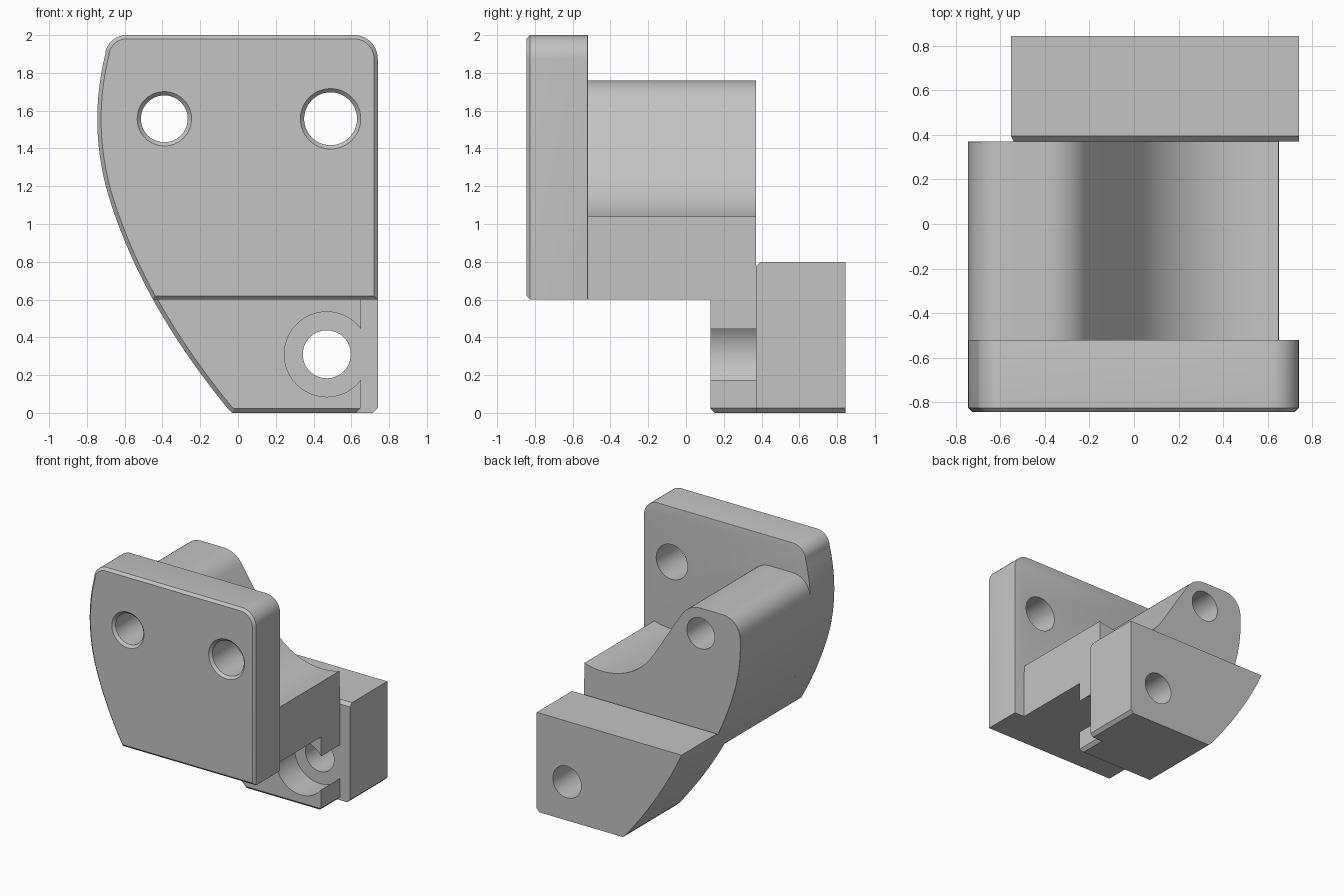
import bpy, bmesh
from math import cos, sin, radians, pi

cube = bpy.data.objects.get("Cube")
if cube:
    bpy.data.objects.remove(cube, do_unlink=True)

grey = bpy.data.materials.new("plain_grey")
grey.use_nodes = True
COLOUR = (0.55, 0.55, 0.55, 1)
grey.diffuse_color = COLOUR
grey.node_tree.nodes["Principled BSDF"].inputs["Base Color"].default_value = COLOUR

# Depth stations, front to back
FRONT, PLATE_BACK, LUG_FRONT, ARM_BACK, BACK = -0.845, -0.52, 0.13, 0.37, 0.845
# Screw holes: x, z, radius
LEFT_HOLE, RIGHT_HOLE, LOW_HOLE = (-0.39, 1.557, 0.124), (0.49, 1.557, 0.14), (0.47, 0.31, 0.127)


def edge_x(z):
    """x of the curved side at height z."""
    if z < 1.2:
        return -0.035 - 0.829 * z + 0.229 * z * z
    return -0.745 + 0.36 * (z - 1.555) ** 2


def side(z0, z1, n=16):
    zs = [z0 + (z1 - z0) * i / n for i in range(n + 1)]
    return [(edge_x(z), z) for z in zs]


def arc(cx, cz, r, a0, a1, n=10):
    angles = [radians(a0 + (a1 - a0) * i / n) for i in range(n + 1)]
    return [(cx + r * cos(a), cz + r * sin(a)) for a in angles]


def add_object(name, bm):
    bmesh.ops.recalc_face_normals(bm, faces=bm.faces)
    mesh = bpy.data.meshes.new(name)
    bm.to_mesh(mesh)
    bm.free()
    obj = bpy.data.objects.new(name, mesh)
    bpy.context.collection.objects.link(obj)
    mesh.materials.append(grey)
    return obj


def prism(name, outline, y0, y1, bevels=()):
    """Extrude an x-z outline along y; each bevel is (end y, rule, size, segments)."""
    bm = bmesh.new()
    face = bm.faces.new([bm.verts.new((x, y0, z)) for x, z in outline])
    new = bmesh.ops.extrude_face_region(bm, geom=[face])["geom"]
    for v in new:
        if isinstance(v, bmesh.types.BMVert):
            v.co.y = y1
    bmesh.ops.recalc_face_normals(bm, faces=bm.faces)
    for y, rule, size, segments in bevels:
        chosen = []
        for e in bm.edges:
            a, b = (v.co for v in e.verts)
            if abs(a.y - y) + abs(b.y - y) < 1e-4 and rule((a.x + b.x) / 2, (a.z + b.z) / 2):
                chosen.append(e)
        bmesh.ops.bevel(bm, geom=chosen, offset=size, segments=segments, profile=0.5,
                        affect='EDGES', clamp_overlap=True)
    return add_object(name, bm)


def drill(obj, hole, stations, n=48):
    """Cut a round hole along y; stations are (y, extra radius)."""
    x, z, r = hole
    bm = bmesh.new()
    rings = []
    for y, extra in stations:
        rings.append([bm.verts.new((x + (r + extra) * cos(2 * pi * i / n), y,
                                    z + (r + extra) * sin(2 * pi * i / n))) for i in range(n)])
    for a, b in zip(rings, rings[1:]):
        for i in range(n):
            j = (i + 1) % n
            bm.faces.new((a[i], a[j], b[j], b[i]))
    bm.faces.new(rings[0])
    bm.faces.new(rings[-1])
    cutter = add_object("hole_cutter", bm)
    cutter.hide_render = True
    mod = obj.modifiers.new("hole", 'BOOLEAN')
    mod.operation, mod.solver, mod.object = 'DIFFERENCE', 'EXACT', cutter
    bpy.context.view_layer.objects.active = obj
    bpy.ops.object.modifier_apply(modifier=mod.name)
    bpy.data.objects.remove(cutter, do_unlink=True)


# Front plate: chamfered front rim, rounded back rim, two countersunk holes
plate = prism(
    "front_plate",
    side(0.6, 1.9, 24) + arc(-0.59, 1.885, 0.115, 165, 90)
    + arc(0.615, 1.875, 0.125, 90, 0) + [(0.74, 0.6)],
    FRONT, PLATE_BACK,
    [(FRONT, lambda x, z: True, 0.02, 1),
     (PLATE_BACK, lambda x, z: z > 1.7 or x > 0.7, 0.035, 4)])
for hole in (LEFT_HOLE, RIGHT_HOLE):
    drill(plate, hole, [(FRONT - 0.02, 0.04), (FRONT + 0.02, 0), (0, 0)])

# Arm: rounded lobe around the left hole, straight flank and concave scoop
arm = prism(
    "arm",
    side(0.6, 1.6, 20) + arc(-0.59, 1.61, 0.15, 170, 90)
    + arc(LEFT_HOLE[0], 1.56, 0.2, 90, 33)
    + arc(RIGHT_HOLE[0], 1.557, 0.54, 213, 287, 20) + [(0.65, 0.6)],
    PLATE_BACK, ARM_BACK,
    [(ARM_BACK, lambda x, z: x < -0.56 and 0.8 < z < 1.72, 0.022, 1)])
drill(arm, LEFT_HOLE, [(-0.7, 0), (0.6, 0)])

# Lug under the arm, with a pocket that breaks out through its side
lug = prism(
    "lower_lug",
    [(-0.03, 0)] + side(0.025, 0.6) + [(0.65, 0.6), (0.65, 0.025), (0.625, 0)],
    LUG_FRONT, ARM_BACK,
    [(LUG_FRONT, lambda x, z: z < 0.01 or (x < 0 and z < 0.59), 0.022, 1)])
drill(lug, (LOW_HOLE[0], LOW_HOLE[1], 0.225), [(0, 0), (0.5, 0)])

# Rear block with a through hole and a chamfered top front edge
block = prism(
    "rear_block",
    [(-0.03, 0)] + side(0.025, 0.8) + [(0.74, 0.8), (0.74, 0.025), (0.715, 0)],
    ARM_BACK, BACK,
    [(ARM_BACK, lambda x, z: z > 0.79, 0.025, 1)])
drill(block, LOW_HOLE, [(0.2, 0), (1, 0)])

# Smooth curved faces, keep real edges sharp
bpy.ops.object.select_all(action='DESELECT')
for obj in (plate, arm, lug, block):
    obj.select_set(True)
bpy.context.view_layer.objects.active = plate
bpy.ops.object.shade_smooth_by_angle(angle=radians(25))
